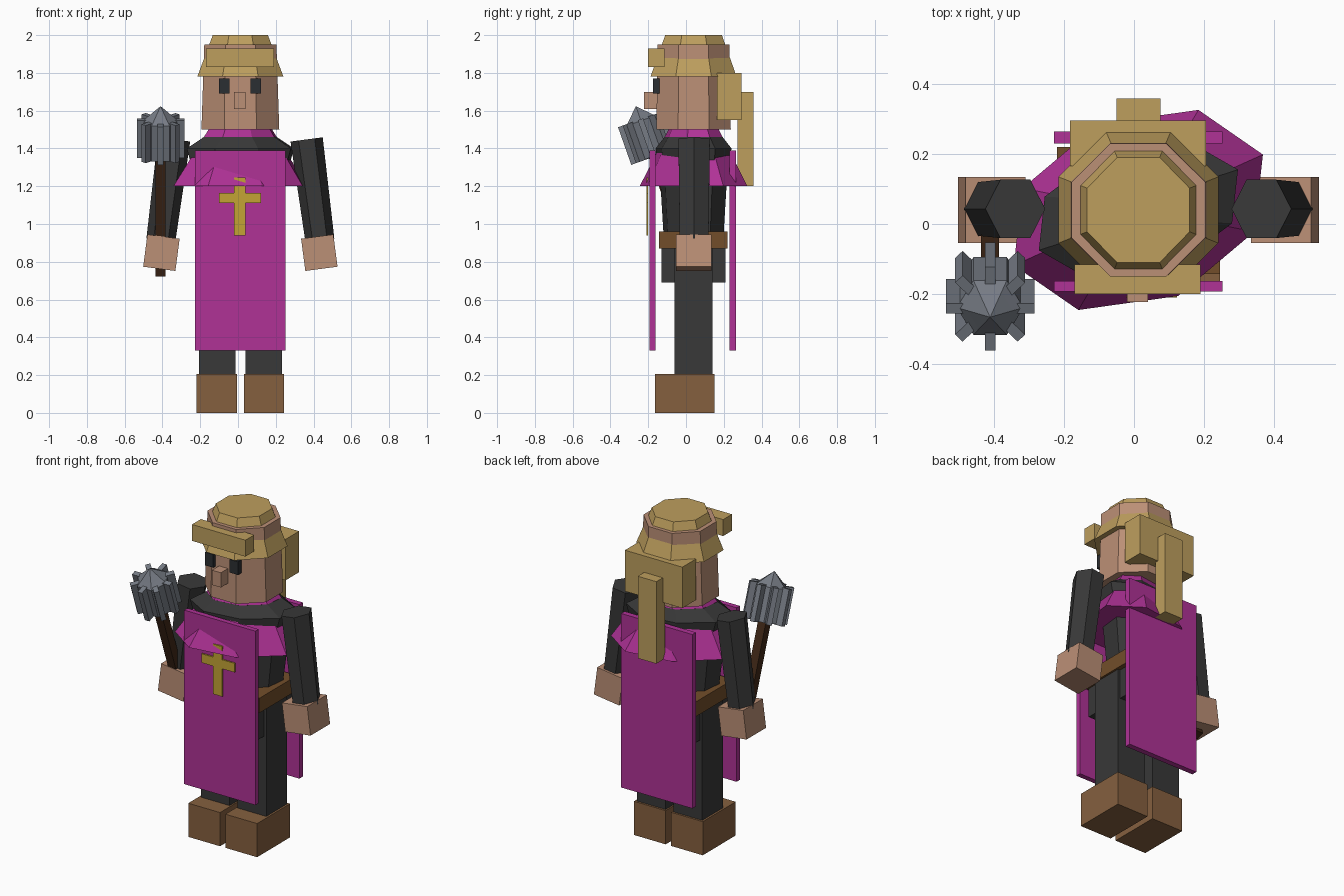
import bpy, bmesh
from math import cos, sin, pi, radians
from mathutils import Matrix, Vector

cube = bpy.data.objects.get("Cube")
if cube:
    bpy.data.objects.remove(cube, do_unlink=True)

CX, CY = 0.0125, 0.04      # body axis


def material(name, r, g, b):
    m = bpy.data.materials.new(name)
    m.use_nodes = True
    col = [(c / 255) ** 2.2 for c in (r, g, b)] + [1]
    m.diffuse_color = col
    m.node_tree.nodes["Principled BSDF"].inputs["Base Color"].default_value = col
    return m


STRAW = material("straw blond", 188, 157, 94)
SKIN = material("skin", 186, 142, 117)
MAGENTA = material("magenta cloth", 174, 53, 149)
BLACK = material("charcoal cloth", 59, 59, 59)
BOOT = material("boot leather", 132, 96, 65)
BELT = material("belt leather", 114, 79, 46)
STEEL = material("steel", 118, 123, 132)
GOLD = material("gold", 194, 162, 56)
WOOD = material("dark wood", 66, 44, 29)
EYE = material("eye slate", 47, 50, 54)


def finish(name, bm, mat, matrix=None):
    if matrix:
        bm.transform(matrix)
    bmesh.ops.recalc_face_normals(bm, faces=bm.faces)
    me = bpy.data.meshes.new(name)
    bm.to_mesh(me)
    bm.free()
    me.materials.append(mat)
    ob = bpy.data.objects.new(name, me)
    bpy.context.collection.objects.link(ob)
    return ob


def box(name, x, y, z, mat, matrix=None):
    """Box from its (low, high) range on each axis."""
    bm = bmesh.new()
    bmesh.ops.create_cube(bm, size=1)
    for v in bm.verts:
        v.co = [lo + (c + 0.5) * (hi - lo) for c, (lo, hi) in zip(v.co, (x, y, z))]
    return finish(name, bm, mat, matrix)


def loft(name, rings, mat, n=8, turn=pi / 8, skew=(0, 0), matrix=None):
    """Closed solid through elliptical n-gon rings (z, x radius, y radius)."""
    bm = bmesh.new()
    loops = []
    for z, rx, ry in rings:
        loop = []
        for k in range(n):
            c, s = cos(turn + k * 2 * pi / n), sin(turn + k * 2 * pi / n)
            loop.append(bm.verts.new((rx * c + skew[0] * ry * s,
                                      ry * s + skew[1] * rx * c, z)))
        loops.append(loop)
    for a, b in zip(loops, loops[1:]):
        for k in range(n):
            j = (k + 1) % n
            bm.faces.new((a[k], a[j], b[j], b[k]))
    bm.faces.new(loops[0])
    bm.faces.new(loops[-1])
    return finish(name, bm, mat, matrix)


def around(half):
    return (CX - half, CX + half)


body = Matrix.Translation((CX, CY, 0))
OCT = 1 / cos(pi / 8)      # flat radius to corner radius

# Head, face and hair
loft("head", [(1.5, .206 * OCT, .197 * OCT), (1.95, .191 * OCT, .19 * OCT)], SKIN, matrix=body)
loft("hair_cap", [(1.78, .228 * OCT, .228 * OCT), (2.0, .146 * OCT, .15 * OCT)], STRAW, matrix=body)
box("fringe", (-.17, .19), (-.2, -.115), (1.83, 1.93), STRAW)
box("back_hair", (-.182, .205), (.165, .295), (1.55, 1.8), STRAW)
box("ponytail", (-.05, .075), (.272, .357), (1.2, 1.7), STRAW)
box("nose", (-.02, .04), (-.222, -.14), (1.61, 1.7), SKIN)
box("right_eye", (-.1, -.045), (-.174, -.14), (1.69, 1.77), EYE)
box("left_eye", (.065, .122), (-.174, -.14), (1.69, 1.77), EYE)

# Torso, belt and shoulder cape
loft("torso", [(.86, .2, .155), (1.2, .24, .175), (1.4, .298, .2), (1.46, .203, .155)],
     BLACK, skew=(.11, .14), matrix=body)
box("hips", around(.205), (-.13, .21), (.69, .88), BLACK)
box("belt", around(.232), (-.142, .22), (.87, .96), BELT)
loft("shoulder_cape", [(1.2, .371, .287), (1.5, .176, .134)], MAGENTA,
     skew=(.11, .14), matrix=body)

# Tabard panels and cross
box("front_panel", around(.24), (-.193, -.162), (.33, 1.39), MAGENTA)
box("back_panel", around(.24), (.23, .264), (.33, 1.39), MAGENTA)
box("cross_upright", (-.022, .04), (-.209, -.2), (.94, 1.245), GOLD)
box("cross_bar", (-.1, .123), (-.209, -.2), (1.11, 1.165), GOLD)

# Limbs, repeated on both sides
for side, label in ((1, "left"), (-1, "right")):
    def span(lo, hi):
        return tuple(sorted((CX + side * lo, CX + side * hi)))

    box(label + "_leg", span(.027, .22), (-.06, .14), (.19, .87), BLACK)
    box(label + "_boot", span(.018, .232), (-.165, .152), (0, .205), BOOT)
    tilt = Matrix.Rotation(radians(-7.5 * side), 4, "Y")
    arm = Matrix.Translation((CX + side * .386, CY + .003, 1.18)) @ tilt
    loft(label + "_arm", [(-.27, .077, .088), (.27, .086, .096)], BLACK, n=6, turn=0, matrix=arm)
    hand = Matrix.Translation((CX + side * .418, CY, .848)) @ tilt
    box(label + "_hand", (-.086, .086), (-.094, .094), (-.086, .086), SKIN, hand)

# Mace, leaning forward from the right hand
mace = Matrix.Translation((-.41, -.172, 1.358)) @ Matrix.Rotation(radians(19.4), 4, "X")
box("mace_handle", (-.026, .026), (-.026, .026), (-.665, .05), WOOD, mace)
loft("mace_core", [(0, .095, .095), (.2, .095, .095), (.225, .065, .065), (.28, .002, .002)],
     STEEL, n=6, turn=0, matrix=mace)
for k in range(8):
    spin = Matrix.Rotation(k * pi / 4, 4, "Z")
    box("mace_flange", (.05, .126), (-.015, .015), (-.003, .208), STEEL, mace @ spin)
